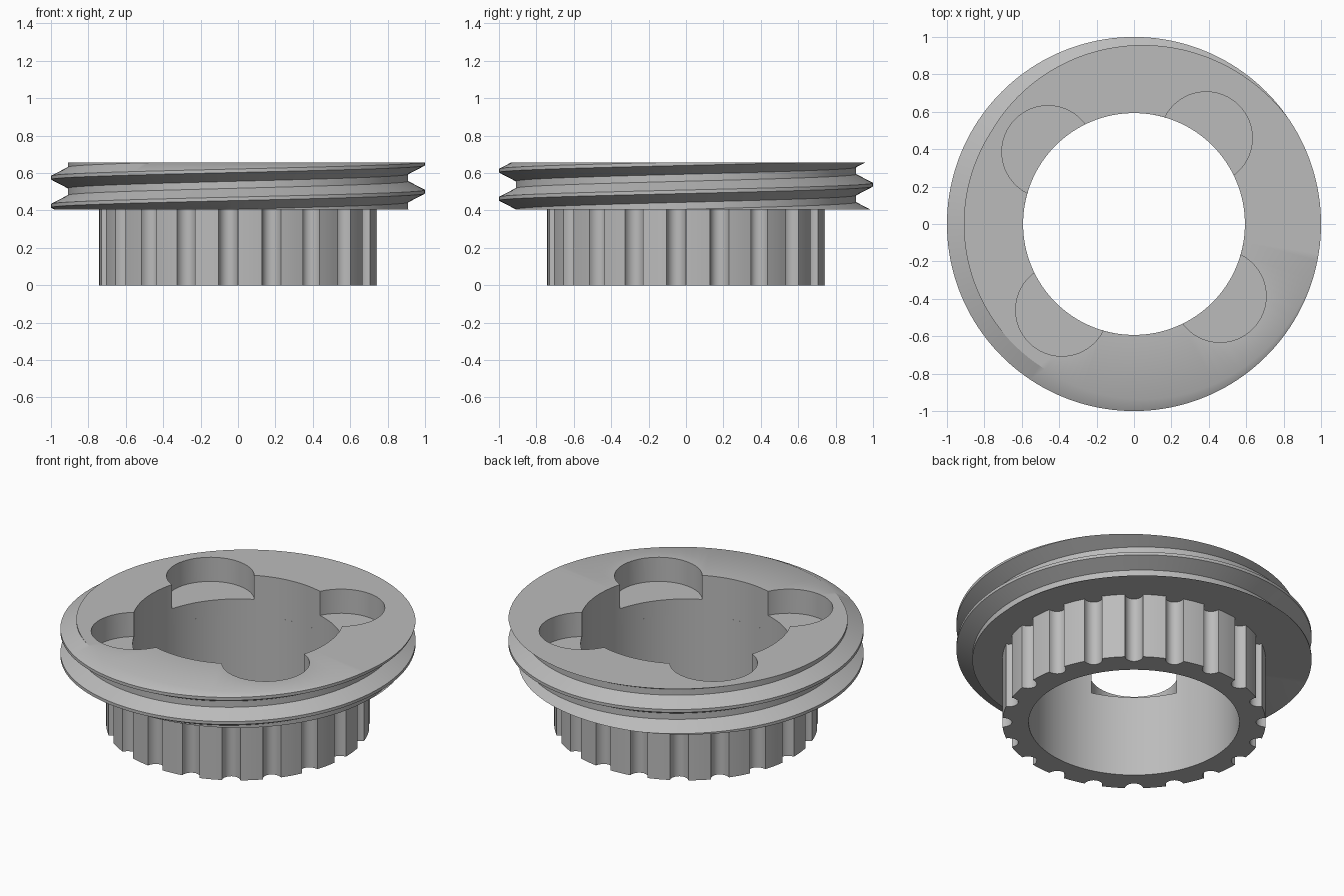
import bpy, bmesh
from math import pi, sin, cos, tau, radians

if "Cube" in bpy.data.objects:
    bpy.data.objects.remove(bpy.data.objects["Cube"])

# Main dimensions
BORE = 0.593
FLANGE_LOW, FLANGE_TOP = 0.405, 0.655
CREST, THREAD_DEPTH, PITCH = 1.0, 0.09, 0.15
TEETH, PULLEY_RADIUS = 20, 0.742
STEPS = 160

grey = bpy.data.materials.new("plain grey")
grey.use_nodes = True
grey.diffuse_color = (0.5, 0.5, 0.5, 1)
grey.node_tree.nodes["Principled BSDF"].inputs["Base Color"].default_value = grey.diffuse_color


def finish(bm, name):
    """Clean the mesh and make an object from it."""
    bmesh.ops.remove_doubles(bm, verts=bm.verts, dist=1e-5)
    bmesh.ops.dissolve_degenerate(bm, edges=bm.edges, dist=1e-6)
    bmesh.ops.recalc_face_normals(bm, faces=bm.faces)
    mesh = bpy.data.meshes.new(name)
    bm.to_mesh(mesh)
    bm.free()
    mesh.materials.append(grey)
    ob = bpy.data.objects.new(name, mesh)
    bpy.context.collection.objects.link(ob)
    return ob


def activate(ob):
    bpy.ops.object.select_all(action="DESELECT")
    ob.select_set(True)
    bpy.context.view_layer.objects.active = ob


def loft(sections):
    """Join closed sections of equal length with quads."""
    bm = bmesh.new()
    rings = [[bm.verts.new(p) for p in s] for s in sections]
    for a, b in zip(rings, rings[1:]):
        for j in range(len(a)):
            k = (j + 1) % len(a)
            bm.faces.new((a[j], b[j], b[k], a[k]))
    return bm


# Threaded flange: helical ridge trimmed by the flat top and underside
def thread_radius(z, turn):
    u = ((z - 0.5) / PITCH - turn) % 1
    d = (min(u, 1 - u) - 0.0625) / 0.3125
    return CREST - THREAD_DEPTH * min(max(d, 0), 1)


def flange_section(turn):
    a = turn * tau
    pts = [(BORE, FLANGE_LOW)]
    for k in range(-3, 4):
        for off in (-0.0625, 0.0625, 0.375, 0.625):
            z = 0.5 + PITCH * (turn + k + off)
            z = min(max(z, FLANGE_LOW), FLANGE_TOP)
            pts.append((thread_radius(z, turn), z))
    pts.append((BORE, FLANGE_TOP))
    return [(r * cos(a), r * sin(a), z) for r, z in pts]


flange = finish(loft([flange_section(i / STEPS) for i in range(STEPS + 1)]), "threaded_flange")

# Four round pockets around the bore
for i in range(4):
    a = radians(50 + 90 * i)
    bpy.ops.mesh.primitive_cylinder_add(vertices=64, radius=0.247, depth=0.4,
                                        location=(0.6 * cos(a), 0.6 * sin(a), 0.705))
    cutter = bpy.context.object
    cutter.name = "pocket_cutter"
    cutter.hide_render = True
    cutter.data.materials.append(grey)
    activate(flange)
    mod = flange.modifiers.new("pocket", "BOOLEAN")
    mod.operation, mod.solver, mod.object = "DIFFERENCE", "EXACT", cutter
    bpy.ops.object.modifier_apply(modifier=mod.name)
    bpy.data.objects.remove(cutter)

# Toothed pulley: rounded grooves cut into the outline, plain bore inside
outline = []
half = 0.052 / PULLEY_RADIUS
for t in range(TEETH):
    mid = radians(14) + t * tau / TEETH
    for s in range(11):
        w = pi * s / 10
        outline.append((PULLEY_RADIUS - 0.055 * sin(w), mid - half * cos(w)))
    for s in range(1, 4):
        outline.append((PULLEY_RADIUS, mid + half + (tau / TEETH - 2 * half) * s / 4))
outline.append(outline[0])


def pulley_section(r, a):
    corners = [(BORE, 0), (r, 0), (r, FLANGE_LOW), (BORE, FLANGE_LOW)]
    return [(q * cos(a), q * sin(a), z) for q, z in corners]


pulley = finish(loft([pulley_section(r, a) for r, a in outline]), "toothed_pulley")

# Smooth curves with crisp edges
for ob in (flange, pulley):
    activate(ob)
    bpy.ops.object.shade_smooth_by_angle(angle=radians(30))
